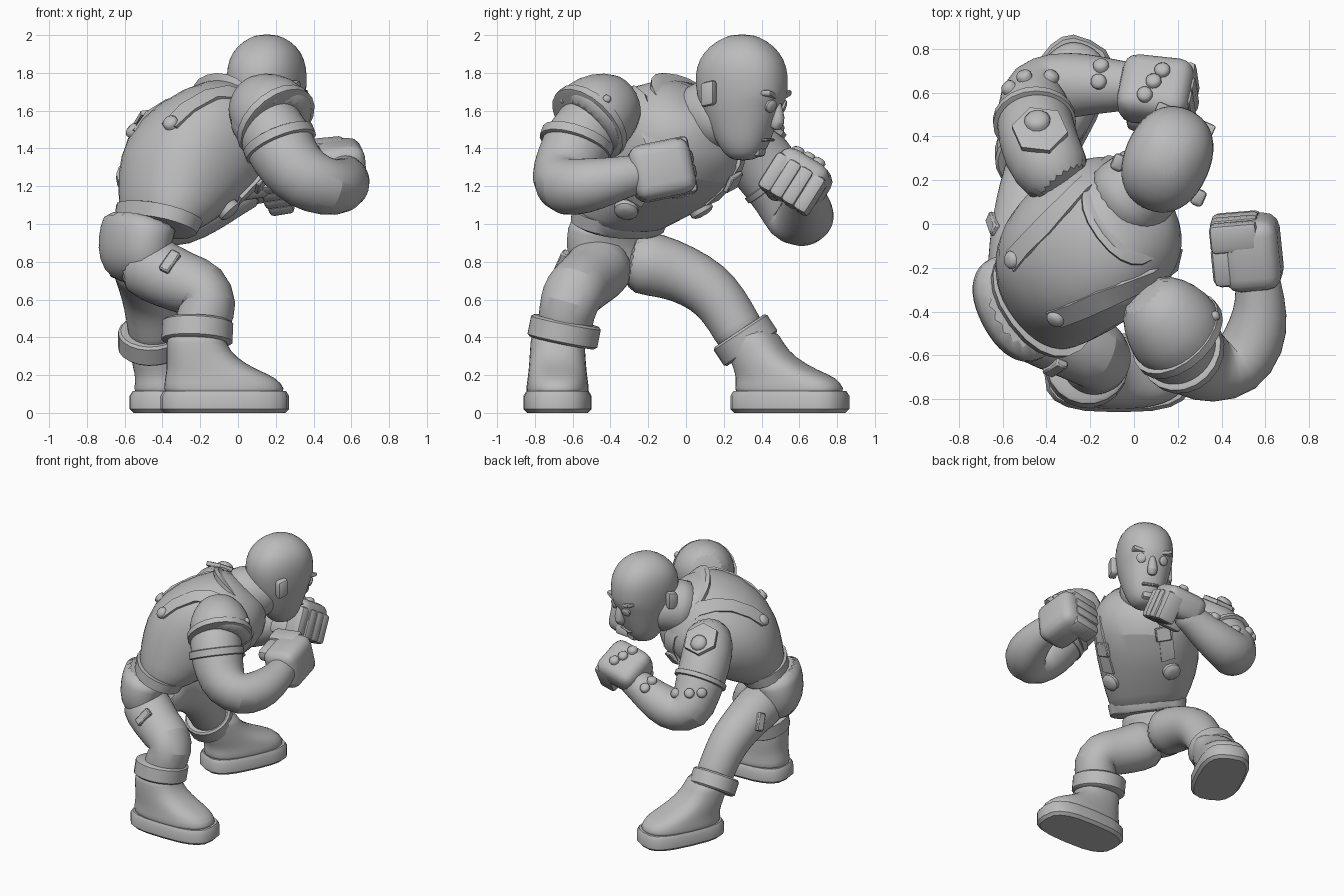
import bpy, bmesh, math
from mathutils import Vector as V

cube = bpy.data.objects.get("Cube")
if cube:
    bpy.data.objects.remove(cube, do_unlink=True)

grey = bpy.data.materials.new("plain grey")
grey.use_nodes = True
tone = (0.5, 0.5, 0.5, 1)
grey.diffuse_color = tone
for node in grey.node_tree.nodes:
    if node.type == 'BSDF_PRINCIPLED':
        node.inputs["Base Color"].default_value = tone
        node.inputs["Roughness"].default_value = 0.8

Z = V((0, 0, 1))
parts = []


def make(name, bm, sub=0):
    bmesh.ops.recalc_face_normals(bm, faces=bm.faces)
    me = bpy.data.meshes.new(name)
    bm.to_mesh(me)
    bm.free()
    me.materials.append(grey)
    ob = bpy.data.objects.new(name, me)
    bpy.context.collection.objects.link(ob)
    if sub:
        mod = ob.modifiers.new("smooth", 'SUBSURF')
        mod.levels = mod.render_levels = sub
    parts.append(ob)
    return ob


def ring(c, u, v, power=1.0, n=20):
    def bulge(t):
        return math.copysign(abs(t) ** power, t)
    angles = [math.tau * i / n for i in range(n)]
    return [c + u * bulge(math.cos(t)) + v * bulge(math.sin(t)) for t in angles]


def loft(name, rings, sub=0):
    bm = bmesh.new()
    loops = [[bm.verts.new(p) for p in r] for r in rings]
    n = len(loops[0])
    for a, b in zip(loops, loops[1:]):
        for i in range(n):
            j = (i + 1) % n
            bm.faces.new((a[i], a[j], b[j], b[i]))
    bm.faces.new(loops[0])
    bm.faces.new(loops[-1])
    return make(name, bm, sub)


def tube(name, pts, sub=1):
    """Round limb through points given as x, y, z, radius."""
    cs = [V(p[:3]) for p in pts]
    u, rings = V((1, 1, 0)), []
    for i, c in enumerate(cs):
        t = (cs[min(i + 1, len(cs) - 1)] - cs[max(i - 1, 0)]).normalized()
        u = (u - t * u.dot(t)).normalized()
        rings.append(ring(c, u * pts[i][3], t.cross(u) * pts[i][3]))
    return loft(name, rings, sub)


class Frame:
    """Upright frame: f forward, l to the model's left, z up."""
    def __init__(self, x, y, fx, fy):
        self.o = V((x, y, 0))
        self.F = V((fx, fy, 0)).normalized()
        self.L = Z.cross(self.F)

    def at(self, f, l, z):
        return self.o + self.F * f + self.L * l + Z * z

    def slab(self, name, rows, sub=1, power=0.9):
        """Sections given as back f, z, front f, z, half width, side shift, roll."""
        rings = []
        for fb, zb, ff, zf, a, l, roll in rows:
            back, front = self.at(fb, l, zb), self.at(ff, l, zf)
            rings.append(ring((back + front) / 2, (self.L - Z * roll) * a, (front - back) / 2, power))
        return loft(name, rings, sub)


def block(name, c, axes, half, bevel=0.02, seg=2):
    bm = bmesh.new()
    bmesh.ops.create_cube(bm, size=2)
    for v in bm.verts:
        v.co = c + sum((ax * h * k for ax, h, k in zip(axes, half, v.co)), V((0, 0, 0)))
    bmesh.ops.recalc_face_normals(bm, faces=bm.faces)
    bmesh.ops.bevel(bm, geom=bm.edges[:], offset=min(bevel, .9 * min(half)), segments=seg,
                    affect='EDGES', profile=0.5)
    return make(name, bm)


def band(name, c, axis, r, h):
    t = V(axis).normalized()
    u = t.orthogonal().normalized()
    w = t.cross(u)
    return loft(name, [ring(V(c) + t * h * k, u * r * s, w * r * s)
                       for k, s in ((-1, .92), (-.8, 1), (.8, 1), (1, .92))])


def snap(ob, p, d):
    bpy.context.view_layer.update()
    hit, loc, nor, _ = ob.ray_cast(V(p), V(d).normalized(), depsgraph=bpy.context.evaluated_depsgraph_get())
    return (loc, nor) if hit else (None, None)


def stud(name, ob, p, d, r, h, n=12):
    loc, nor = snap(ob, p, d)
    if loc is None:
        return
    u = nor.orthogonal().normalized()
    w = nor.cross(u)
    loft(name, [ring(loc + nor * k, u * r * s, w * r * s, 1, n)
                for k, s in ((-.02, 1), (h * .5, 1), (h * .85, .75), (h, .4))])


# Trousers and torso, the torso twisted and leaning forward
hips = Frame(-.49, -.36, .88, .47)
hips.slab("trouser_seat", [
    (-.12, .68, .07, .68, .15, 0, 0), (-.21, .76, .1, .72, .23, 0, 0),
    (-.235, .88, .09, .84, .26, 0, 0), (-.215, 1.0, .11, .93, .26, 0, 0),
    (-.19, 1.1, .16, .98, .25, 0, 0)])
body = Frame(0, 0, .8, .6)
body.slab("waistband", [
    (-.72, 1.04, -.42, .92, .25, -.03, 0), (-.735, 1.05, -.40, .93, .275, -.03, 0),
    (-.72, 1.125, -.36, .99, .285, -.03, 0), (-.7, 1.125, -.38, .99, .25, -.03, 0)], 0)
torso = body.slab("torso", [
    (-.70, 1.03, -.42, .93, .24, -.03, 0), (-.705, 1.12, -.32, .98, .28, -.02, 0),
    (-.68, 1.3, -.09, 1.07, .345, .02, .05), (-.62, 1.5, .17, 1.23, .385, .04, .12),
    (-.43, 1.68, .21, 1.38, .365, .04, .2), (-.17, 1.77, .2, 1.48, .24, .05, .2),
    (-.03, 1.75, .2, 1.54, .15, .08, .1)])
body.slab("collar", [
    (-.18, 1.70, .1, 1.46, .24, .05, .2), (-.17, 1.79, .11, 1.5, .23, .05, .2),
    (-.14, 1.79, .1, 1.5, .2, .05, .2)], 0)
tube("neck", [(-.1, .06, 1.54, .2), (-.02, .12, 1.57, .2), (.07, .2, 1.58, .185), (.14, .27, 1.6, .15)])

# Harness straps with buckles, over the back and down the chest
for side, l0, l1, lf in (("left", .2, .28, .23), ("right", -.13, -.25, -.22)):
    path = []
    for i, f in enumerate((-.55, -.45, -.32, -.2, -.08)):
        path.append(snap(torso, body.at(f, l0 + (l1 - l0) * i / 4, 3), -Z))
    for i, z in enumerate((1.42, 1.32, 1.22, 1.12)):
        path.append(snap(torso, body.at(2, l1 + (lf - l1) * i / 3, z), -body.F))
    rings = []
    for p, n in path:
        if p is not None:
            s = (body.L - n * n.dot(body.L)).normalized() * .05
            rings.append([p - s - n * .02, p + s - n * .02, p + s + n * .012, p - s + n * .012])
    loft(side + "_strap", rings)
    stud(side + "_back_bolt", torso, body.at(-.54, l0, 3), -Z, .042, .035)
    stud(side + "_round_buckle", torso, body.at(2, lf, 1.08), -body.F, .065, .04)
    p, n = snap(torso, body.at(2, lf, 1.23), -body.F)
    if p is not None:
        s = (body.L - n * n.dot(body.L)).normalized()
        block(side + "_square_buckle", p + n * .015, (s, n.cross(s), n), (.055, .05, .015), .006, 1)

# Head, face towards +f of its own frame
face = Frame(.115, .21, .4, .91)
head = face.slab("head", [(b, z, f, z, a, 0, 0) for z, b, f, a in (
    (1.335, .05, .15, .055), (1.37, 0, .215, .105), (1.45, -.05, .25, .14), (1.55, -.1, .29, .165),
    (1.63, -.135, .315, .185), (1.68, -.15, .345, .193), (1.75, -.16, .345, .2), (1.83, -.155, .34, .2),
    (1.91, -.115, .30, .178), (1.97, -.04, .23, .12), (2.005, .04, .15, .05))])
axes = (face.F, face.L, Z)
tube("nose", [(*face.at(g, 0, z), r) for g, z, r in
              ((.29, 1.67, .02), (.305, 1.6, .026), (.305, 1.54, .042), (.275, 1.5, .03))])
block("mouth", face.at(.245, 0, 1.445), axes, (.016, .06, .008), .006, 1)
block("chin", face.at(.18, 0, 1.39), axes, (.04, .05, .035), .025)
for side, k in (("left", 1), ("right", -1)):
    block(side + "_ear", face.at(-.01, .2 * k, 1.69),
          ((face.F + Z * .2).normalized(), face.L, Z), (.04, .03, .065), .018)
    block(side + "_brow", face.at(.29, .08 * k, 1.68),
          (face.F, (face.L + Z * .25 * k).normalized(), Z), (.032, .065, .015), .01)
    stud(side + "_eye", head, face.at(2, .08 * k, 1.625), -face.F, .035, .02)

# Arms, raised to guard
right_arm = tube("right_arm", [
    (.04, -.37, 1.61, .15), (.14, -.48, 1.56, .18), (.21, -.57, 1.44, .19), (.27, -.62, 1.32, .18),
    (.36, -.66, 1.23, .17), (.48, -.65, 1.19, .155), (.555, -.53, 1.2, .15), (.58, -.4, 1.23, .125),
    (.57, -.28, 1.26, .105), (.55, -.18, 1.28, .1)])
left_arm = tube("left_arm", [
    (-.3, .16, 1.49, .15), (-.4, .28, 1.45, .18), (-.445, .4, 1.33, .185), (-.46, .52, 1.16, .17),
    (-.45, .59, 1.035, .175), (-.36, .63, 1.02, .16), (-.22, .64, 1.06, .145), (-.08, .63, 1.12, .12),
    (.02, .63, 1.17, .105), (.1, .62, 1.2, .1)])


def fist(side, c, d, o, bulk):
    d = V(d).normalized()
    o = V(o)
    o = (o - d * o.dot(d)).normalized()
    s = d.cross(o)
    s = -s if s.z < 0 else s
    ax, c = (d, o, s), V(c)
    block(side + "_palm", c, ax, (.165, bulk, .15), .07, 3)
    for i in range(4):
        k = (i - 1.5) * .074
        block(f"{side}_finger_{i}", c + d * .1 - o * .065 + s * k, ax,
              (.085 - abs(k) * .15, .11, .042), .025)
    block(side + "_thumb", c - o * .12 + s * .09 - d * .03, ax, (.1, .06, .045), .035)


fist("right", (.54, -.13, 1.285), (-.1, .97, .2), (1, .1, .1), .13)
fist("left", (.1, .61, 1.25), (.93, -.1, .15), (.1, .5, .85), .105)

# Shoulder guard, sleeve hems and studs
guard = tube("right_shoulder_guard", [
    (.03, -.31, 1.67, .12), (.1, -.385, 1.63, .19), (.165, -.455, 1.59, .222), (.21, -.52, 1.54, .225),
    (.215, -.53, 1.53, .18)])
band("right_guard_rim", (.2, -.51, 1.54), (.5, -.55, -.55), .232, .025)
band("right_sleeve_hem", (.22, -.58, 1.43), (.35, -.3, -.85), .198, .03)
band("left_sleeve_hem", (-.455, .47, 1.24), (-.05, .6, -.75), .19, .02)
for i, p in enumerate(((.19, -2, 1.66), (.37, -.42, 2), (.14, -.24, 2))):
    stud(f"guard_rivet_{i}", guard, p, -Z if i else (0, 1, 0), .022, .02)
stud("left_shoulder_badge", left_arm, (-.43, .43, 3), -Z, .13, .016, 6)
stud("left_shoulder_bolt", left_arm, (-.44, .46, 3), -Z, .06, .05)
for i, (x, y) in enumerate(((-.38, .67), (-.16, .65), (-.15, .72), (-.5, .67), (-.57, .62))):
    stud(f"forearm_stud_{i}", left_arm, (x, y, 1.32), -Z, .036, .03)
palm = bpy.data.objects["left_palm"]
for i, (x, y) in enumerate(((.13, .7), (.09, .65), (.05, .59))):
    stud(f"hand_stud_{i}", palm, (x, y, 3), -Z, .036, .03)

# Legs
right_leg = tube("right_leg", [
    (-.55, -.4, .82, .17), (-.44, -.47, .755, .18), (-.3, -.54, .69, .162), (-.175, -.59, .65, .168),
    (-.145, -.62, .585, .158), (-.19, -.64, .48, .145), (-.21, -.65, .38, .145)])
left_leg = tube("left_leg", [
    (-.5, -.32, .81, .175), (-.5, -.16, .785, .17), (-.5, -.02, .74, .155), (-.48, .115, .665, .15),
    (-.465, .2, .57, .14), (-.45, .27, .45, .135), (-.44, .32, .36, .135)])
band("right_cuff", (-.215, -.645, .43), (.05, .2, 1), .19, .06)
band("left_cuff", (-.465, .315, .385), (0, -.55, .83), .17, .06)
for name, leg, p, d in (("right_thigh_pocket", right_leg, (-.36, -2, .8), V((0, 1, 0))),
                        ("left_thigh_pocket", left_leg, (-2, .0, .78), V((1, 0, 0)))):
    p, n = snap(leg, p, d)
    if p is not None:
        s = (Z + d.cross(Z) * .5).normalized()
        s = (s - n * n.dot(s)).normalized()
        block(name, p, (s, n.cross(s), n), (.065, .03, .02), .008, 1)

# Boots: thick sole, rounded upper sloping to the toe
for side, foot, lean, size in (("right", Frame(-.41, -.68, 1, 0), 0, 1),
                               ("left", Frame(-.475, .26, .43, .9), -.07, .945)):
    foot.slab(side + "_sole", [(b, z, f * size, z, a, 0, 0) for z, b, f, a in (
        (0, .02, .66, .16), (.02, 0, .68, .18), (.09, 0, .68, .18), (.115, .015, .665, .165))], 0, .68)
    foot.slab(side + "_boot", [(b + lean * k, z, f * size + lean * k, z, a, 0, 0) for z, b, f, a, k in (
        (.08, .01, .665, .172, 0), (.13, .015, .66, .168, 0), (.185, .02, .62, .16, 0),
        (.225, .03, .52, .155, .3), (.29, .03, .40, .15, .6), (.37, .03, .345, .145, 1),
        (.45, .04, .33, .14, 1.2))], 1, .8)

bpy.ops.object.select_all(action='DESELECT')
for ob in parts:
    ob.select_set(True)
bpy.context.view_layer.objects.active = parts[0]
bpy.ops.object.shade_smooth_by_angle(angle=math.radians(40))
